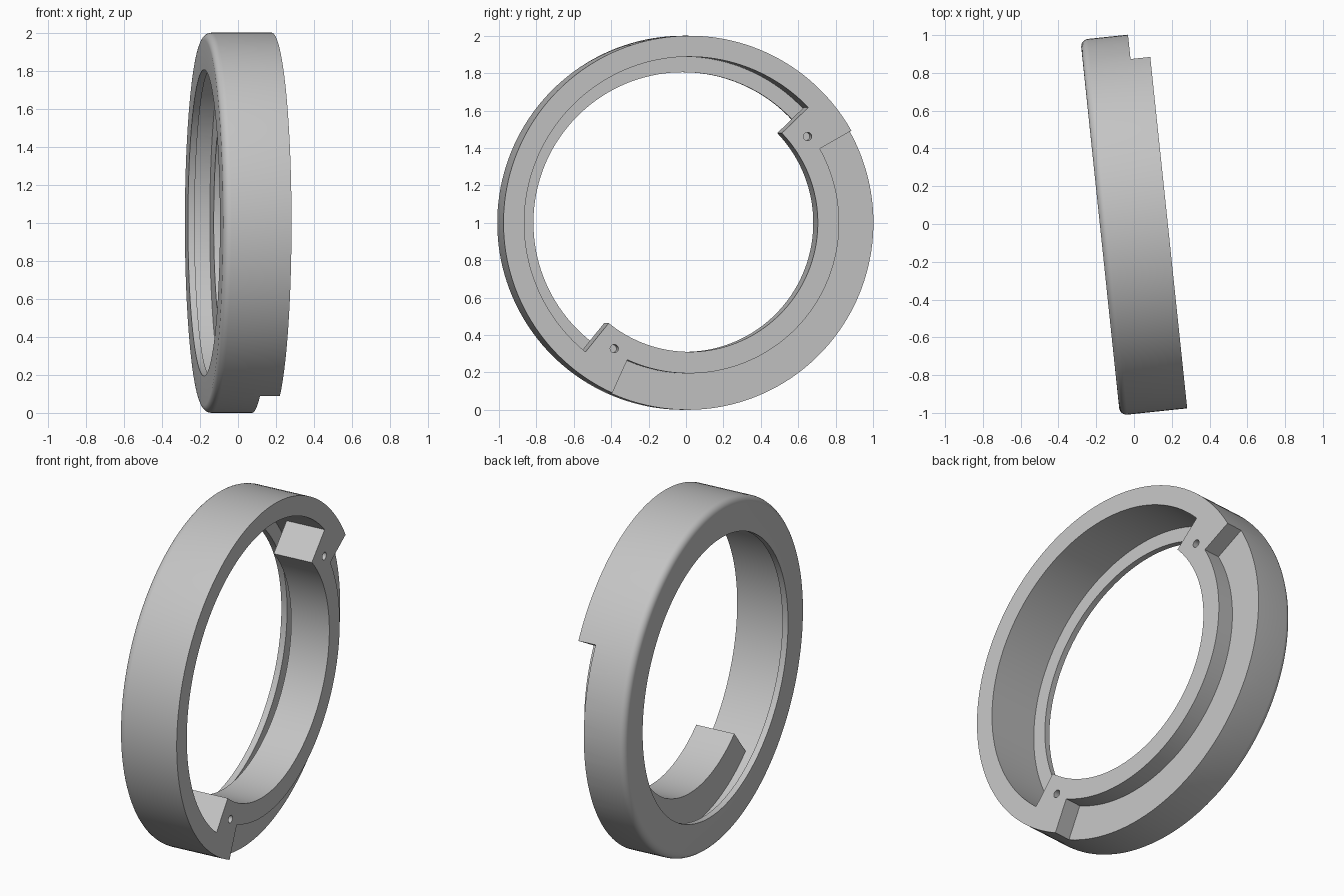
import bpy, bmesh
from math import cos, sin, radians, pi
from mathutils import Matrix

cube = bpy.data.objects.get("Cube")
if cube:
    bpy.data.objects.remove(cube, do_unlink=True)

# Main dimensions: u runs along the ring axis, r is the radius
BACK, STEP, RIM = -0.18, 0.073, 0.178
LIP_R, WALL_R, TONGUE_R = 0.805, 0.888, 0.69
MIDDLE = -42.5            # centre angle of the stepped side
TILT = radians(6)

grey = bpy.data.materials.new("plain_grey")
grey.use_nodes = True
grey.diffuse_color = (0.55, 0.55, 0.55, 1)
grey.node_tree.nodes["Principled BSDF"].inputs["Base Color"].default_value = (0.55, 0.55, 0.55, 1)


def finish(name, bm):
    bmesh.ops.recalc_face_normals(bm, faces=bm.faces)
    mesh = bpy.data.meshes.new(name)
    bm.to_mesh(mesh)
    bm.free()
    mesh.materials.append(grey)
    obj = bpy.data.objects.new(name, mesh)
    bpy.context.collection.objects.link(obj)
    return obj


def sweep(name, profile, half_angle=180, steps=160):
    """Turn a closed (u, r) profile around the x axis, fully or as a sector."""
    full = half_angle == 180
    bm = bmesh.new()
    rings = []
    for i in range(steps if full else steps + 1):
        a = radians(MIDDLE - half_angle + 2 * half_angle * i / steps)
        rings.append([bm.verts.new((u, r * cos(a), r * sin(a))) for u, r in profile])
    n = len(profile)
    for i in range(steps):
        p, q = rings[i], rings[(i + 1) % len(rings)]
        for j in range(n):
            k = (j + 1) % n
            bm.faces.new((p[j], p[k], q[k], q[j]))
    if not full:
        bm.faces.new(rings[0])
        bm.faces.new(rings[-1])
    return finish(name, bm)


def box_profile(u0, u1, r0, r1):
    return [(u0, r0), (u0, r1), (u1, r1), (u1, r0)]


def combine(target, tool, operation):
    tool.hide_render = True
    mod = target.modifiers.new(operation.lower(), 'BOOLEAN')
    mod.operation = operation
    mod.solver = 'EXACT'
    mod.object = tool
    bpy.context.view_layer.objects.active = target
    bpy.ops.object.modifier_apply(modifier=mod.name)
    bpy.data.objects.remove(tool, do_unlink=True)


# Outer ring with a rounded back edge and a thin inner lip
F = 0.04
rounded = [(BACK + F - F * cos(t), 1 - F + F * sin(t)) for t in (pi / 2 * i / 6 for i in range(7))]
ring = sweep("split_ring", [(BACK, LIP_R)] + rounded +
             [(RIM, 1), (RIM, WALL_R), (-0.145, WALL_R), (-0.145, LIP_R)])

# Inner tongue with a thick block at each end
combine(ring, sweep("tongue", box_profile(-0.056, RIM, TONGUE_R, 0.95), 86.5, 96), 'UNION')

# Lowered outer rim beside the tongue
combine(ring, sweep("step_cutter", box_profile(STEP, 0.3, LIP_R, 1.1), 72, 80), 'DIFFERENCE')

# Blind screw hole in each end block
for side in (-1, 1):
    a = radians(MIDDLE + side * 78.5)
    bm = bmesh.new()
    place = Matrix.Translation((RIM, 0.785 * cos(a), 0.785 * sin(a))) @ Matrix.Rotation(pi / 2, 4, 'Y')
    bmesh.ops.create_cone(bm, cap_ends=True, segments=24, radius1=0.022, radius2=0.022,
                          depth=0.2, matrix=place)
    combine(ring, finish("hole_cutter", bm), 'DIFFERENCE')

# Stand the ring upright with its slight turn
ring.data.transform(Matrix.Translation((0, 0, 1)) @ Matrix.Rotation(TILT, 4, 'Z'))

bpy.ops.object.select_all(action='DESELECT')
ring.select_set(True)
bpy.context.view_layer.objects.active = ring
bpy.ops.object.shade_smooth_by_angle(angle=radians(30))
